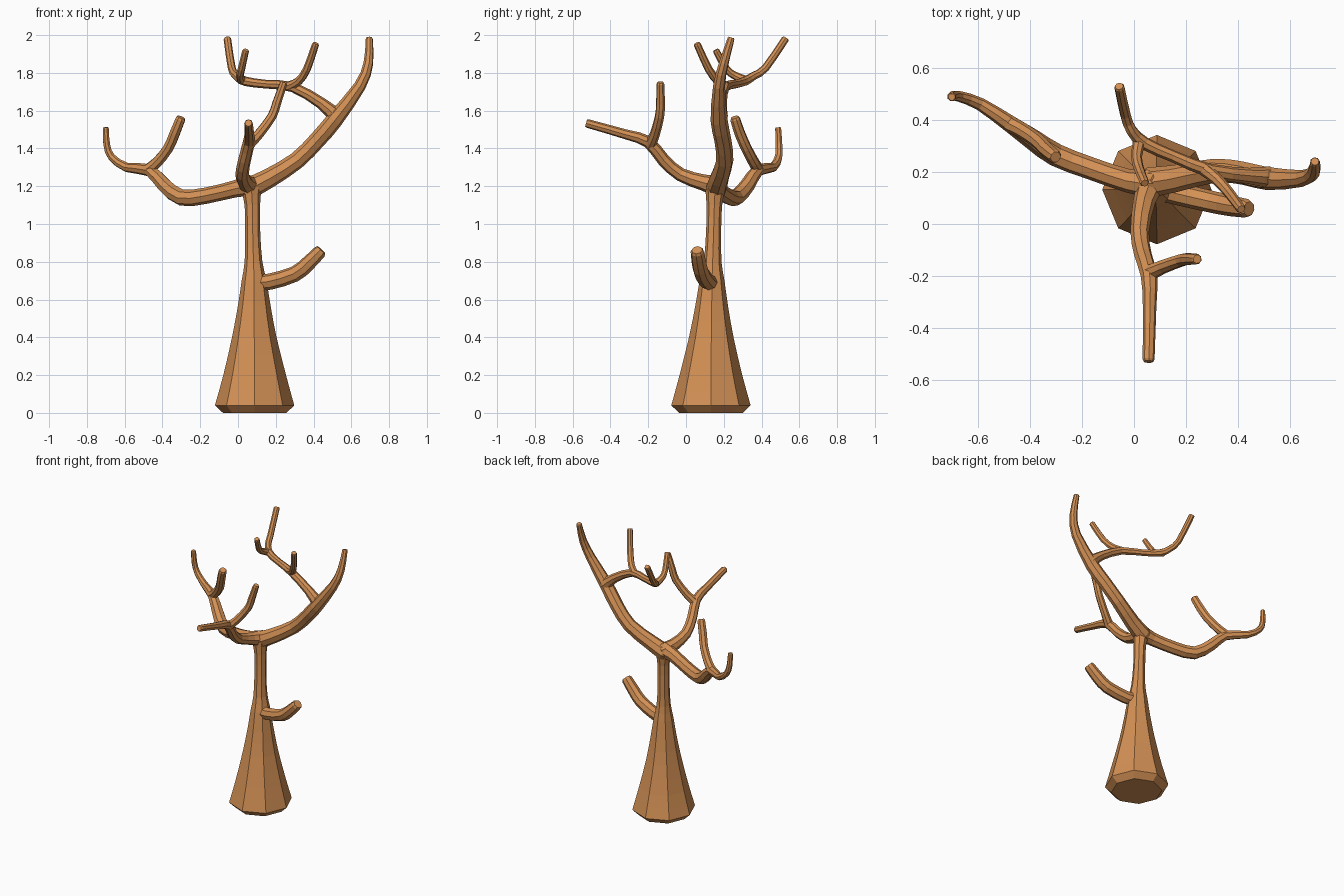
import bpy, bmesh, math
from mathutils import Vector

SIDES = 8
bark = bpy.data.materials.new("bark")
bark.diffuse_color = (0.65, 0.28, 0.09, 1)


def smooth_path(pts):
    """Insert one Catmull-Rom midpoint per segment; each point is x, y, z, radius."""
    p = [Vector(q) for q in pts]
    out = []
    for i in range(len(p) - 1):
        a, b = p[i], p[i + 1]
        before = p[i - 1] if i else a * 2 - b
        after = p[i + 2] if i + 2 < len(p) else b * 2 - a
        out += [a, (a + b) * 0.5625 - (before + after) * 0.0625]
    return out + [p[-1]]


def limb(name, pts):
    """Eight-sided tapered tube with bevelled ends."""
    path = smooth_path(pts)
    co = [q.xyz for q in path]
    rad = [q.w for q in path]
    n = len(co)
    tan = [(co[min(i + 1, n - 1)] - co[max(i - 1, 0)]).normalized() for i in range(n)]
    ref = Vector((1, 0, 0)) if abs(tan[0].x) < 0.7 else Vector((0, 0, 1))
    u = (ref - tan[0] * ref.dot(tan[0])).normalized()
    frames = []
    for i in range(n):
        if i:
            u = tan[i - 1].rotation_difference(tan[i]) @ u
        frames.append((co[i], rad[i], tan[i], u.copy()))
    # small bevel ring at both ends
    for k, sign in ((0, -1), (-1, 1)):
        c, r, t, v = frames[k]
        cap = (c + t * sign * min(0.4 * r, 0.04), r * 0.8, t, v)
        frames.insert(0 if k == 0 else len(frames), cap)

    bm = bmesh.new()
    rings = []
    for c, r, t, v in frames:
        w = t.cross(v)
        rings.append([bm.verts.new(c + (v * math.cos(a) + w * math.sin(a)) * r)
                      for a in (math.tau * j / SIDES for j in range(SIDES))])
    for lo, hi in zip(rings, rings[1:]):
        for j in range(SIDES):
            k = (j + 1) % SIDES
            bm.faces.new((lo[j], lo[k], hi[k], hi[j]))
    bm.faces.new(rings[0][::-1])
    bm.faces.new(rings[-1])
    me = bpy.data.meshes.new(name)
    bm.to_mesh(me)
    bm.free()
    me.materials.append(bark)
    bpy.context.collection.objects.link(bpy.data.objects.new(name, me))


# Trunk with flared foot
limb("trunk", [(.088, .132, .04, .21), (.088, .132, .2, .166), (.086, .134, .4, .118),
               (.086, .136, .57, .086), (.085, .138, .70, .066), (.082, .141, .80, .047),
               (.078, .146, .95, .040), (.076, .15, 1.1, .041), (.07, .155, 1.2, .056)])

# Short stub low on the trunk
limb("stub_branch", [(.09, .135, .69, .042), (.17, .115, .695, .043), (.30, .085, .735, .042),
                     (.37, .07, .79, .04), (.432, .06, .852, .036)])

# Tall right branch and its crown
limb("right_branch", [(.06, .16, 1.19, .058), (.16, .175, 1.24, .052), (.31, .205, 1.335, .046),
                      (.42, .195, 1.445, .045), (.51, .175, 1.55, .045), (.645, .175, 1.73, .032),
                      (.69, .20, 1.85, .026), (.695, .238, 1.98, .019)])
limb("crown_branch", [(.52, .18, 1.57, .042), (.44, .185, 1.64, .031), (.29, .205, 1.725, .027),
                      (.15, .26, 1.74, .023), (.04, .31, 1.755, .025), (-.01, .36, 1.785, .022),
                      (-.033, .42, 1.825, .021), (-.056, .525, 1.978, .02)])
limb("crown_twig_right", [(.27, .21, 1.73, .026), (.32, .17, 1.755, .023), (.365, .12, 1.82, .021),
                          (.41, .06, 1.95, .019)])
limb("crown_twig_left", [(.02, .315, 1.76, .025), (.01, .26, 1.785, .021), (.018, .215, 1.82, .02),
                         (.04, .16, 1.915, .018)])

# Front branch and its twig
limb("front_branch", [(.07, .17, 1.20, .056), (.04, .09, 1.22, .043), (.022, -.03, 1.262, .036),
                      (.035, -.12, 1.34, .034), (.058, -.20, 1.435, .032), (.06, -.32, 1.475, .026),
                      (.056, -.52, 1.532, .023)])
limb("front_twig", [(.055, -.19, 1.42, .032), (.11, -.165, 1.475, .027), (.18, -.14, 1.57, .025),
                    (.205, -.135, 1.64, .024), (.24, -.135, 1.742, .021)])

# Left branch and its twig
limb("left_branch", [(.07, .155, 1.205, .056), (-.02, .165, 1.185, .045), (-.17, .215, 1.15, .043),
                     (-.30, .265, 1.14, .044), (-.39, .325, 1.205, .04), (-.47, .38, 1.285, .033),
                     (-.59, .46, 1.30, .025), (-.67, .49, 1.355, .021), (-.695, .492, 1.42, .019),
                     (-.70, .488, 1.505, .017)])
limb("left_twig", [(-.48, .385, 1.285, .032), (-.43, .36, 1.325, .03), (-.37, .32, 1.40, .029),
                   (-.335, .285, 1.48, .029), (-.305, .26, 1.555, .027)])
